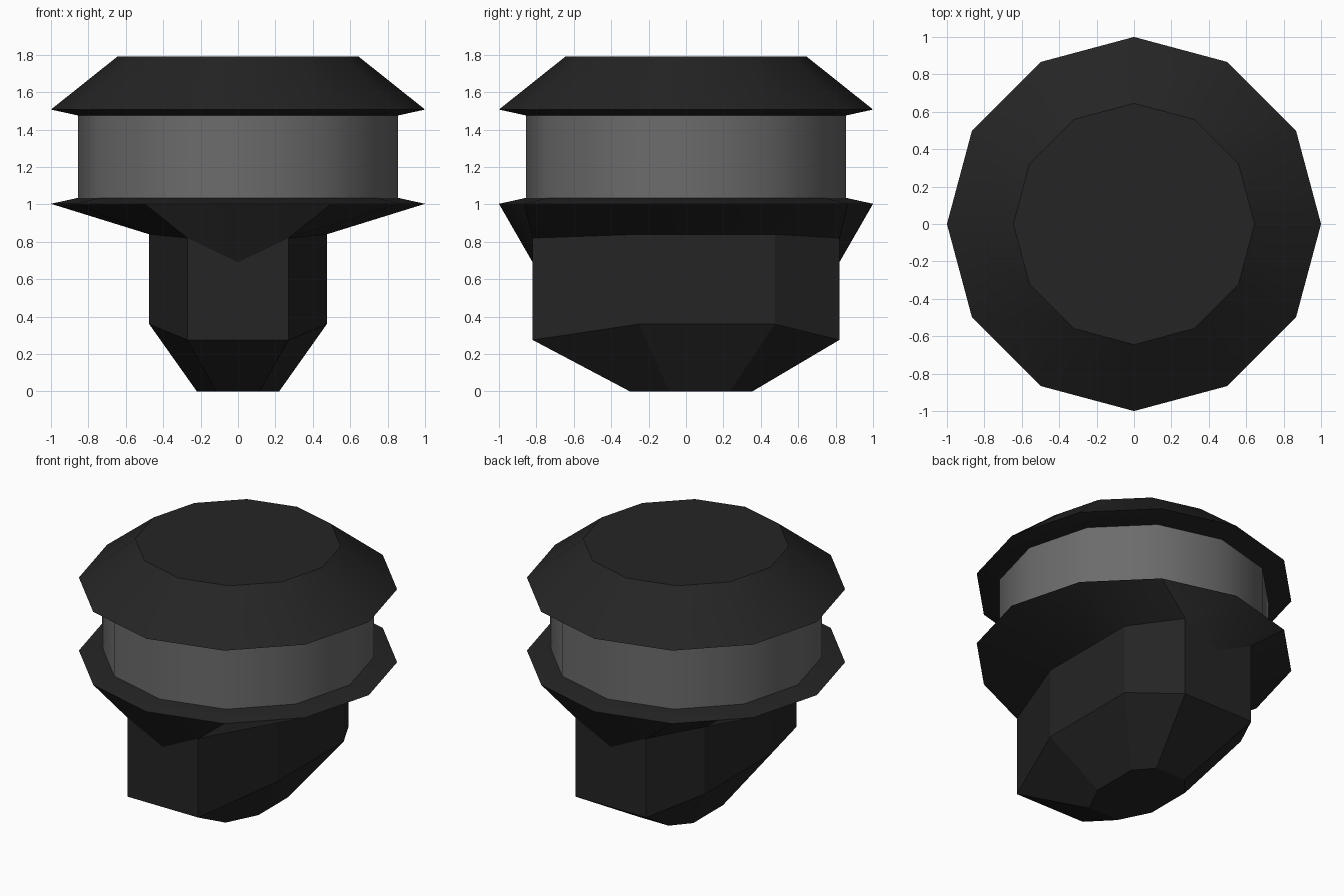
import bpy, bmesh, math

cube = bpy.data.objects.get("Cube")
if cube:
    bpy.data.objects.remove(cube, do_unlink=True)

SIDES = 12


def material(name, value):
    m = bpy.data.materials.new(name)
    m.use_nodes = True
    colour = (value, value, value, 1)
    m.diffuse_color = colour
    m.node_tree.nodes["Principled BSDF"].inputs["Base Color"].default_value = colour
    return m


def circle(radius, z):
    """Twelve-sided ring starting at the back and turning towards +x."""
    steps = [2 * math.pi * i / SIDES for i in range(SIDES)]
    return [(radius * math.sin(a), radius * math.cos(a), z) for a in steps]


def mirrored(half):
    """Complete a ring from its +x half, whose ends lie on x = 0."""
    return half + [(-x, y, z) for x, y, z in reversed(half[1:-1])]


def loft(name, rings, mat, smooth, close_start=False, close_end=False):
    bm = bmesh.new()
    loops = [[bm.verts.new(p) for p in ring] for ring in rings]
    for a, b in zip(loops, loops[1:]):
        for i in range(SIDES):
            j = (i + 1) % SIDES
            # rings run clockwise seen from above and stack from top to bottom
            bm.faces.new((a[i], a[j], b[j], b[i]))
    if close_start:
        bm.faces.new(loops[0][::-1])
    if close_end:
        bm.faces.new(loops[-1])
    bm.normal_update()
    mesh = bpy.data.meshes.new(name)
    bm.to_mesh(mesh)
    bm.free()
    mesh.materials.append(mat)
    obj = bpy.data.objects.new(name, mesh)
    bpy.context.collection.objects.link(obj)
    if smooth:
        bpy.ops.object.select_all(action='DESELECT')
        obj.select_set(True)
        bpy.context.view_layer.objects.active = obj
        bpy.ops.object.shade_smooth_by_angle(angle=math.radians(32))
    return obj


black = material("soft_black", 0.018)
grey = material("dark_grey", 0.15)

# Rings of the elongated stem: back centre, corners and sides, front centre
stem_top = mirrored([(0, .82, .69), (.27, .82, .82), (.475, .475, .84), (.475, .11, .84),
                     (.475, -.25, .84), (.27, -.82, .82), (0, -.82, .69)])
stem_low = [(x, y, .275 if abs(y) > .8 else .36) for x, y, z in stem_top]
stem_foot = mirrored([(0, .355, 0), (.115, .355, 0), (.22, .235, 0), (.22, .07, 0),
                      (.22, -.09, 0), (.115, -.3, 0), (0, -.3, 0)])

# Bevelled cap
loft("top_cap", [circle(.645, 1.79), circle(1, 1.507), circle(.855, 1.475)],
     black, True, close_start=True, close_end=True)
# Recessed band
loft("middle_band", [circle(.855, 1.475), circle(.855, 1.035)], grey, True)
# Flange that narrows into the stem
loft("lower_flange", [circle(.855, 1.035), circle(1, 1.003), stem_top],
     black, True, close_start=True)
# Stem with tapered foot
loft("stem", [stem_top, stem_low, stem_foot], black, False, close_end=True)
